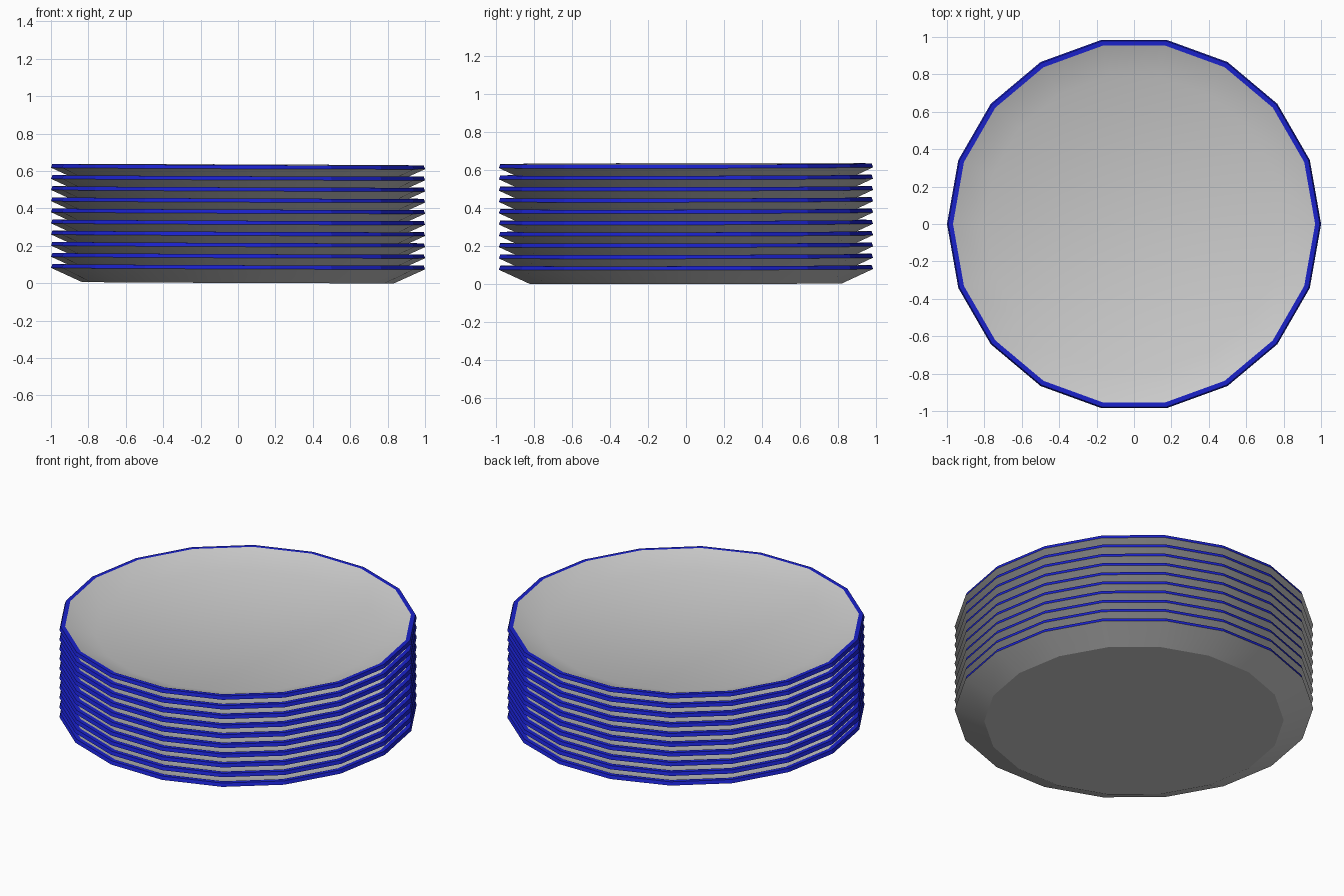
import bpy, bmesh, math

if "Cube" in bpy.data.objects:
    bpy.data.objects.remove(bpy.data.objects["Cube"])

SIDES = 18
COUNT = 10
STEP = 0.0595
TILT = (0.002, 0.004, 0.0)   # the stack leans very slightly


def lathe(name, profile, caps=False):
    """Revolve (radius, z) points into an 18-sided mesh; optionally cap both ends."""
    bm = bmesh.new()
    rings = []
    for r, z in profile:
        rings.append([bm.verts.new((r * math.cos(2 * math.pi * i / SIDES),
                                    r * math.sin(2 * math.pi * i / SIDES), z))
                      for i in range(SIDES)])
    for a, b in zip(rings, rings[1:]):
        for i in range(SIDES):
            j = (i + 1) % SIDES
            bm.faces.new((a[i], a[j], b[j], b[i]))
    if caps:
        bm.faces.new(rings[0][::-1])
        bm.faces.new(rings[-1])
    mesh = bpy.data.meshes.new(name)
    bm.to_mesh(mesh)
    bm.free()
    return mesh


# Rim section shared by the body and the coloured band
LIP_LOW, LIP_OUT, LIP_IN = (1.0, 0.075), (0.993, 0.095), (0.968, 0.095)

# Dish body: flat foot, flared underside, shallow inside with smooth shading
under = lathe("plate_underside", [(0.835, 0.0), LIP_LOW], caps=False)
foot = lathe("plate_foot", [(0.0001, 0.0), (0.835, 0.0)])
bpy.data.meshes.remove(foot)
bpy.data.meshes.remove(under)


def dish_mesh():
    bm = bmesh.new()
    under = lathe("tmp_under", [(0.835, 0.0), LIP_LOW])
    inside = lathe("tmp_inside", [LIP_IN, (0.80, 0.03)])
    for part in (under, inside):
        bm.from_mesh(part)
        bpy.data.meshes.remove(part)
    for f in bm.faces:
        f.smooth = True
    bm.verts.ensure_lookup_table()
    # Foot stays flat-shaded with a sharp border, the inner floor blends in
    foot = bm.faces.new([bm.verts[i] for i in reversed(range(SIDES))])
    for e in foot.edges:
        e.smooth = False
    floor = bm.faces.new([bm.verts[i] for i in range(3 * SIDES, 4 * SIDES)])
    floor.smooth = True
    mesh = bpy.data.meshes.new("plate")
    bm.to_mesh(mesh)
    bm.free()
    return mesh


plate = dish_mesh()

# Blue band around the lip
rim = lathe("plate_rim", [LIP_LOW, LIP_OUT, LIP_IN])
blue = bpy.data.materials.new("rim_blue")
blue.diffuse_color = (0.01, 0.015, 0.6, 1.0)
blue.use_nodes = True
blue.node_tree.nodes["Principled BSDF"].inputs["Base Color"].default_value = blue.diffuse_color
rim.materials.append(blue)

# Stack of identical plates
for n in range(COUNT):
    for name, mesh in (("plate", plate), ("plate_rim", rim)):
        ob = bpy.data.objects.new(f"{name}_{n + 1}", mesh)
        ob.location = (0, 0, 0.003 + n * STEP)
        ob.rotation_euler = TILT
        bpy.context.collection.objects.link(ob)
